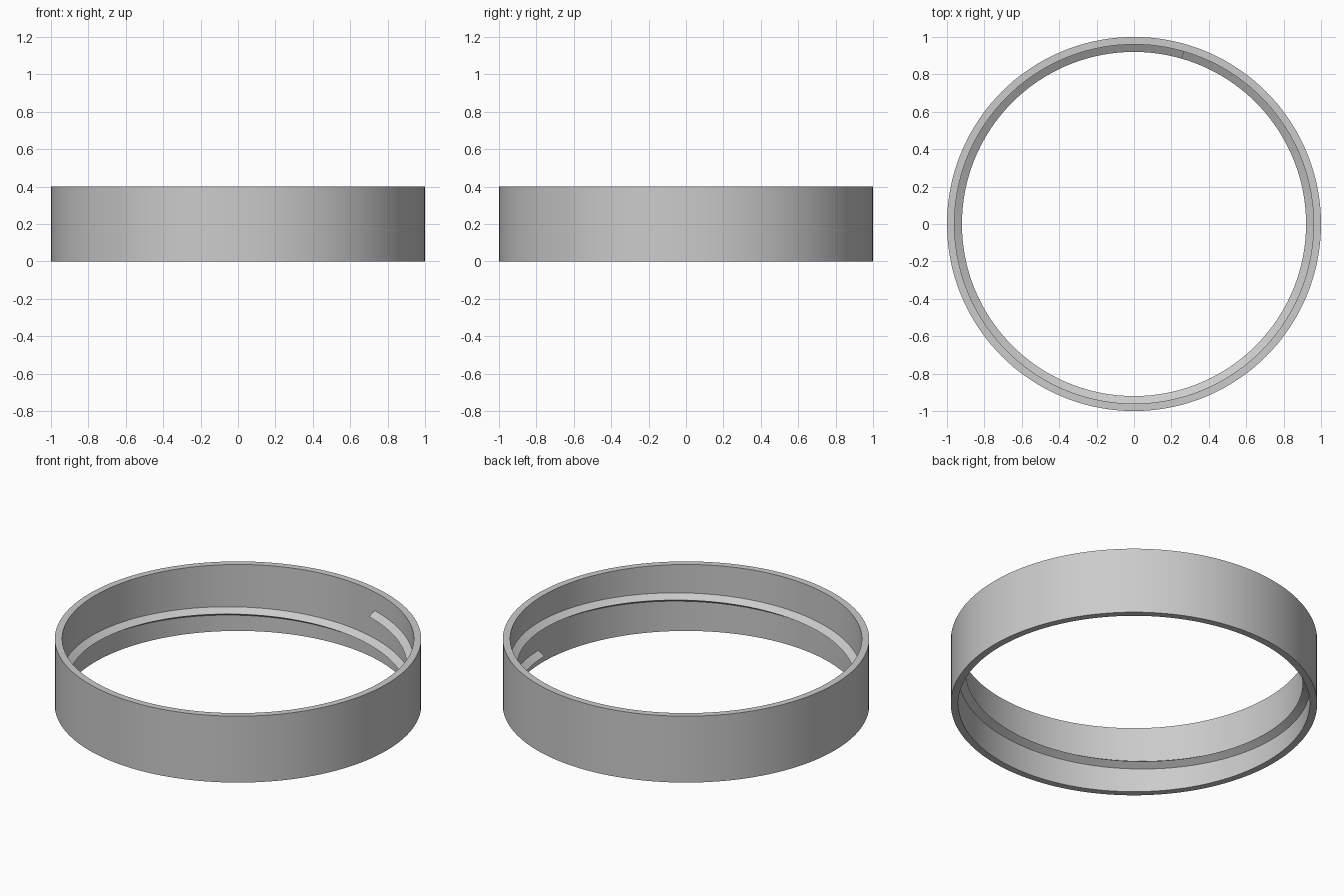
import bpy, bmesh, math

if "Cube" in bpy.data.objects:
    bpy.data.objects.remove(bpy.data.objects["Cube"])

OUTER, INNER, CREST, HEIGHT = 1.0, 0.96, 0.92, 0.4

grey = bpy.data.materials.new("light grey")
grey.diffuse_color = (0.6, 0.6, 0.6, 1)
grey.use_nodes = True
grey.node_tree.nodes["Principled BSDF"].inputs["Base Color"].default_value = grey.diffuse_color


def sweep(name, sections, closed):
    """Skin a list of equal cross-sections; join the ends or cap them."""
    bm = bmesh.new()
    rings = [[bm.verts.new(p) for p in s] for s in sections]
    n = len(rings[0])
    pairs = list(zip(rings, rings[1:]))
    if closed:
        pairs.append((rings[-1], rings[0]))
    else:
        bm.faces.new(rings[0])
        bm.faces.new(rings[-1])
    for a, b in pairs:
        for i in range(n):
            j = (i + 1) % n
            bm.faces.new((a[i], a[j], b[j], b[i]))
    bmesh.ops.recalc_face_normals(bm, faces=bm.faces[:])
    mesh = bpy.data.meshes.new(name)
    bm.to_mesh(mesh)
    bm.free()
    mesh.materials.append(grey)
    obj = bpy.data.objects.new(name, mesh)
    bpy.context.collection.objects.link(obj)
    bpy.ops.object.select_all(action='DESELECT')
    obj.select_set(True)
    bpy.context.view_layer.objects.active = obj
    bpy.ops.object.shade_smooth_by_angle(angle=math.radians(30))


def section(profile, angle, lift=0.0):
    """Place an (r, z) profile at an angle about the vertical axis."""
    return [(r * math.cos(angle), r * math.sin(angle), z + lift) for r, z in profile]


# Plain cylindrical band
wall = [(OUTER, 0), (OUTER, HEIGHT), (INNER, HEIGHT), (INNER, 0)]
STEPS = 144
sweep("ring_wall", [section(wall, math.tau * i / STEPS) for i in range(STEPS)], True)

# Internal V-shaped screw thread, 1.2 turns, root sunk slightly into the wall
ridge = [(INNER + 0.004, -0.0275), (CREST, 0), (INNER + 0.004, 0.0275)]
START, TURNS, PITCH, LOW = math.radians(2), 1.2, 0.168, 0.062
N = 180
sweep("inner_thread",
      [section(ridge, START + math.tau * TURNS * i / N, LOW + PITCH * TURNS * i / N)
       for i in range(N + 1)], False)
